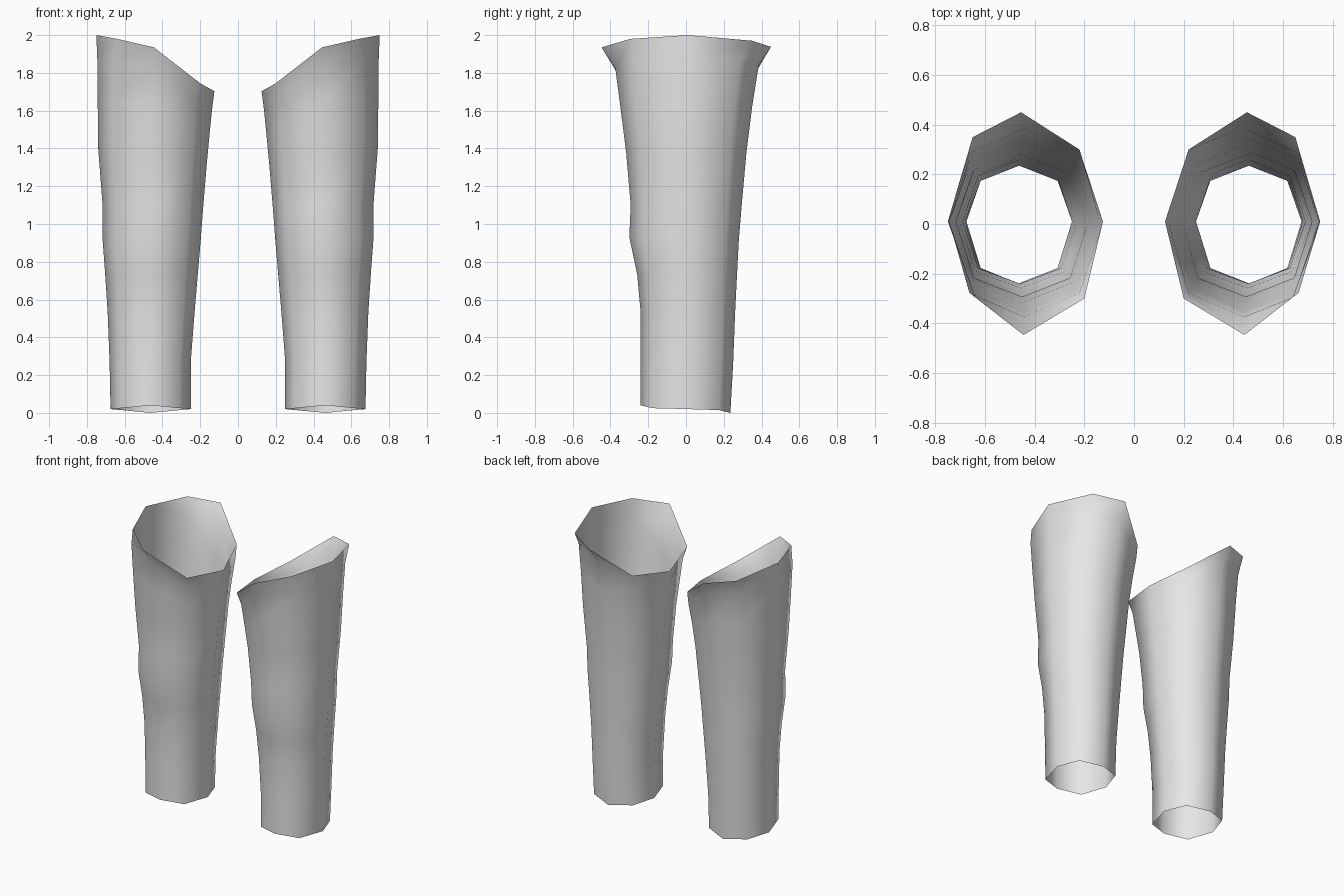
import bpy
import bmesh

cube = bpy.data.objects.get("Cube")
if cube:
    bpy.data.objects.remove(cube, do_unlink=True)

# Plain grey cloth
cloth = bpy.data.materials.new("grey_cloth")
cloth.use_nodes = True
GREY = (0.8, 0.8, 0.8, 1)
cloth.diffuse_color = GREY
cloth.node_tree.nodes["Principled BSDF"].inputs["Base Color"].default_value = GREY

# Each ring: (outer x, z), (back y, z), (inner x, z), (front y, z)
RINGS = [
    ((.675, .02), (.235, 0), (.25, .02), (-.24, .04)),
    ((.68, .27), (.25, .27), (.25, .27), (-.24, .28)),
    ((.69, .53), (.26, .53), (.23, .53), (-.24, .53)),
    ((.703, .73), (.27, .73), (.213, .73), (-.258, .73)),
    ((.717, .92), (.28, .92), (.197, .92), (-.30, .93)),
    ((.717, 1.1), (.295, 1.1), (.185, 1.08), (-.293, 1.1)),
    ((.74, 1.4), (.32, 1.38), (.165, 1.32), (-.317, 1.38)),
    ((.743, 1.65), (.35, 1.62), (.15, 1.48), (-.35, 1.64)),
    ((.745, 1.87), (.385, 1.84), (.138, 1.6), (-.375, 1.83)),
]

# Flared, slanted opening
RIM = [
    (.75, .01, 2.0), (.65, .35, 1.97), (.455, .45, 1.938), (.22, .30, 1.755),
    (.125, .01, 1.703), (.20, -.30, 1.745), (.445, -.447, 1.935), (.64, -.295, 1.98),
]


def octagon(outer, back, inner, front):
    """Eight points around a ring: the four extremes and the corners between."""
    cx = (outer[0] + inner[0]) / 2
    points = []
    sides = [(outer, back), (inner, back), (inner, front), (outer, front)]
    for i, (side, end) in enumerate(sides):
        corner = (cx + .73 * (side[0] - cx), .74 * end[0],
                  end[1] + .75 * (side[1] - end[1]))
        side_point = (side[0], .01, side[1])
        end_point = (cx, end[0], end[1])
        points += [side_point, corner] if i % 2 == 0 else [end_point, corner]
    return points


def make_leg(name, sign):
    bm = bmesh.new()
    loops = [[bm.verts.new((sign * x, y, z)) for x, y, z in ring]
             for ring in [octagon(*r) for r in RINGS] + [RIM]]
    for low, high in zip(loops, loops[1:]):
        for i in range(8):
            j = (i + 1) % 8
            quad = [low[i], low[j], high[j], high[i]]
            face = bm.faces.new(quad if sign > 0 else quad[::-1])
            face.smooth = True
    mesh = bpy.data.meshes.new(name)
    bm.to_mesh(mesh)
    bm.free()
    mesh.materials.append(cloth)
    obj = bpy.data.objects.new(name, mesh)
    bpy.context.collection.objects.link(obj)


# Open tubes for both legs
make_leg("left_leg", 1)
make_leg("right_leg", -1)
